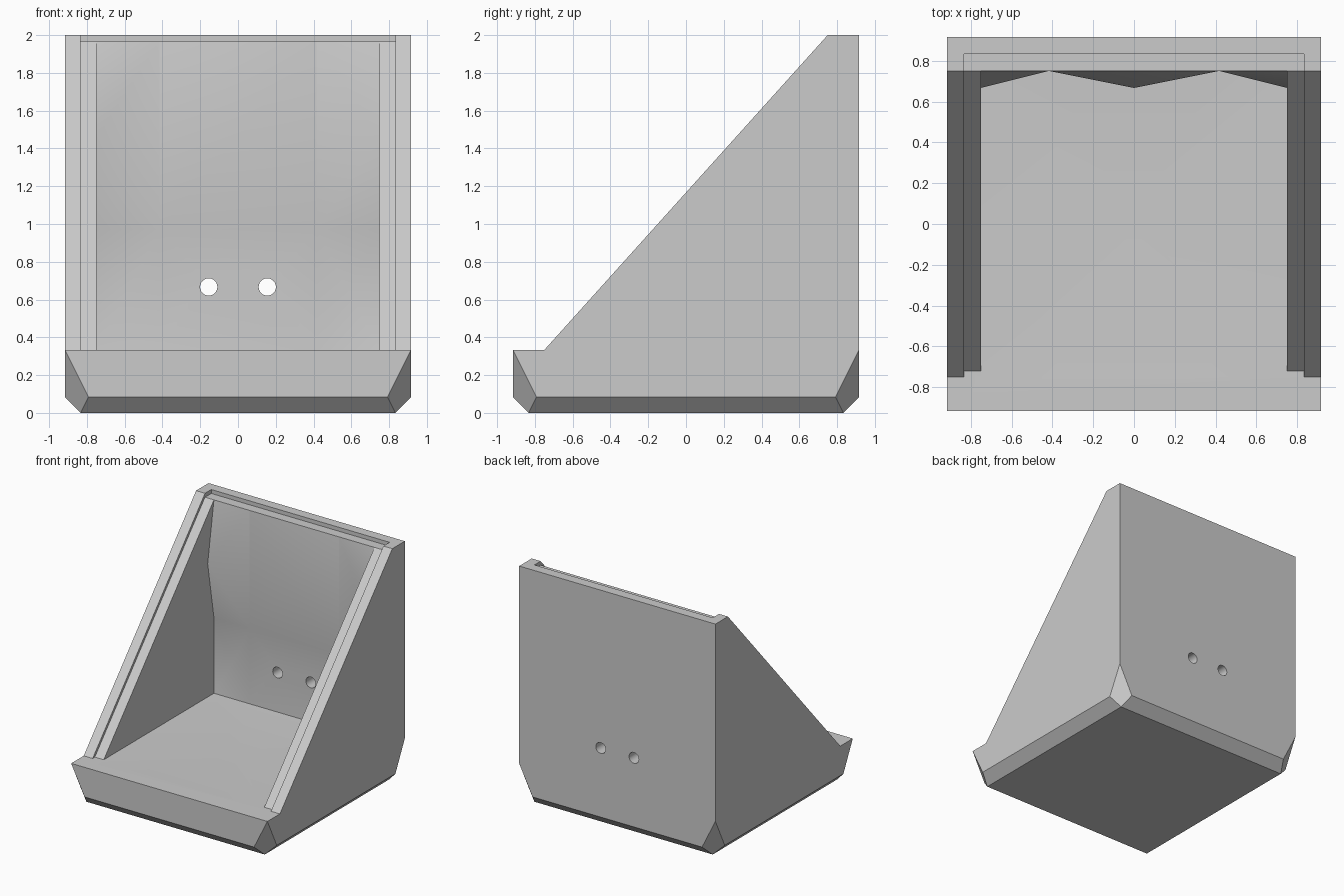
import bpy, bmesh, math
from mathutils import Vector

U = 1 / 12  # design unit: the body is 22 x 22 x 24 units

old = bpy.data.objects.get("Cube")
if old:
    bpy.data.objects.remove(old)


def finish(bm, name):
    bmesh.ops.remove_doubles(bm, verts=bm.verts, dist=1e-4)
    bmesh.ops.recalc_face_normals(bm, faces=bm.faces)
    bmesh.ops.scale(bm, vec=(U, U, U), verts=bm.verts)
    mesh = bpy.data.meshes.new(name)
    bm.to_mesh(mesh)
    bm.free()
    obj = bpy.data.objects.new(name, mesh)
    bpy.context.collection.objects.link(obj)
    return obj


def prism(name, profile, half_width):
    """Side profile of (y, z) points, extruded across x."""
    bm = bmesh.new()
    face = bm.faces.new([bm.verts.new((-half_width, y, z)) for y, z in profile])
    new = bmesh.ops.extrude_face_region(bm, geom=[face])["geom"]
    for v in new:
        if isinstance(v, bmesh.types.BMVert):
            v.co.x = half_width
    return finish(bm, name)


# Outer block, with bevelled bottom edges and cut lower corners
bm = bmesh.new()
bmesh.ops.create_cube(bm, size=1)
for v in bm.verts:
    v.co = (v.co.x * 22, v.co.y * 22, (v.co.z + 0.5) * 24)
cuts = []
for s in (-1, 1):
    cuts += [((s, 0, -1), 10), ((0, s, -1), 10)]
    cuts += [((s, t, -0.5), 20) for t in (-1, 1)]
for normal, dist in cuts:
    n = Vector(normal)
    res = bmesh.ops.bisect_plane(bm, geom=bm.verts[:] + bm.edges[:] + bm.faces[:],
                                 plane_co=n * dist / n.length_squared,
                                 plane_no=n, clear_outer=True)
    rim = [e for e in res["geom_cut"] if isinstance(e, bmesh.types.BMEdge)]
    bmesh.ops.contextual_create(bm, geom=rim)
body = finish(bm, "sloped_box")

# Sloping front and the shallow seat for a cover pane
slope = prism("slope_cutter", [(-14, 4), (-9, 4), (9, 24), (9, 28), (-14, 28)], 14)
seat = prism("seat_cutter", [(-10, 4), (-8.64, 4), (9, 23.6), (10, 23.6),
                             (10, 28), (-10, 28)], 10)

# Cavity: faceted rear wall, pulled forward into a volume
LOW, MID, PEAK, TOP, OVER = 4, 11.65, 17.5, 23.6, 28
bm = bmesh.new()


def facet(*pts):
    bm.faces.new([bm.verts.new((x, y, z)) for x, z, y in pts])


def fan(centre, ring):
    for a, b in zip(ring, ring[1:] + ring[:1]):
        facet(centre, a, b)


def at(x, z):
    return (x, z, 9)


bump = (0, PEAK, 8)
facet(at(-5, LOW), at(5, LOW), at(5, MID), at(-5, MID))
fan(bump, [at(-5, MID), at(5, MID), at(5, TOP), at(-5, TOP)])
facet(at(-5, TOP), at(5, TOP), at(5, OVER), at(-5, OVER))
for s in (-1, 1):
    edge = (9 * s, PEAK, 8)
    # sunken panel below, half diamond above
    fan((7 * s, 7.8, 9.5), [at(5 * s, LOW), at(9 * s, LOW),
                            at(9 * s, MID), at(5 * s, MID)])
    facet(at(5 * s, MID), at(9 * s, MID), edge)
    facet(at(5 * s, MID), edge, at(5 * s, TOP))
    facet(at(5 * s, TOP), edge, at(9 * s, TOP))
    facet(at(5 * s, TOP), at(9 * s, TOP), at(9 * s, OVER), at(5 * s, OVER))
bmesh.ops.remove_doubles(bm, verts=bm.verts, dist=1e-4)
rear = bm.faces[:]
new = bmesh.ops.extrude_face_region(bm, geom=rear, use_keep_orig=True)["geom"]
front_faces = [f for f in new if isinstance(f, bmesh.types.BMFace)]
for v in new:
    if isinstance(v, bmesh.types.BMVert):
        v.co.y = -9
bmesh.ops.dissolve_faces(bm, faces=front_faces)
# Slightly dished floor
floor = [f for f in bm.faces if all(abs(v.co.z - LOW) < 0.01 for v in f.verts)]
floor = bmesh.ops.dissolve_faces(bm, faces=floor)["region"]
for v in bmesh.ops.poke(bm, faces=floor)["verts"]:
    v.co = (0, 0, LOW - 0.35)
cavity = finish(bm, "cavity_cutter")

# Two cable holes through the rear wall
cutters = [slope, seat, cavity]
for s in (-1, 1):
    bpy.ops.mesh.primitive_cylinder_add(vertices=24, radius=0.55 * U, depth=6 * U,
                                        location=(1.86 * s * U, 10 * U, 8 * U),
                                        rotation=(math.pi / 2, 0, 0))
    hole = bpy.context.object
    hole.name = "hole_cutter"
    cutters.append(hole)

# Cut the body
bpy.ops.object.select_all(action="DESELECT")
bpy.context.view_layer.objects.active = body
body.select_set(True)
for cutter in cutters:
    cutter.hide_render = True
    mod = body.modifiers.new(cutter.name, "BOOLEAN")
    mod.operation = "DIFFERENCE"
    mod.solver = "EXACT"
    mod.object = cutter
    bpy.ops.object.modifier_apply(modifier=mod.name)
for cutter in cutters:
    bpy.data.objects.remove(cutter)

# Plain grey finish, soft only across the shallow facets
grey = bpy.data.materials.new("plain_grey")
grey.use_nodes = True
colour = (0.6, 0.6, 0.6, 1)
grey.diffuse_color = colour
grey.node_tree.nodes["Principled BSDF"].inputs["Base Color"].default_value = colour
body.data.materials.clear()
body.data.materials.append(grey)
for p in body.data.polygons:
    p.material_index = 0
bpy.ops.object.shade_smooth_by_angle(angle=math.radians(20))
